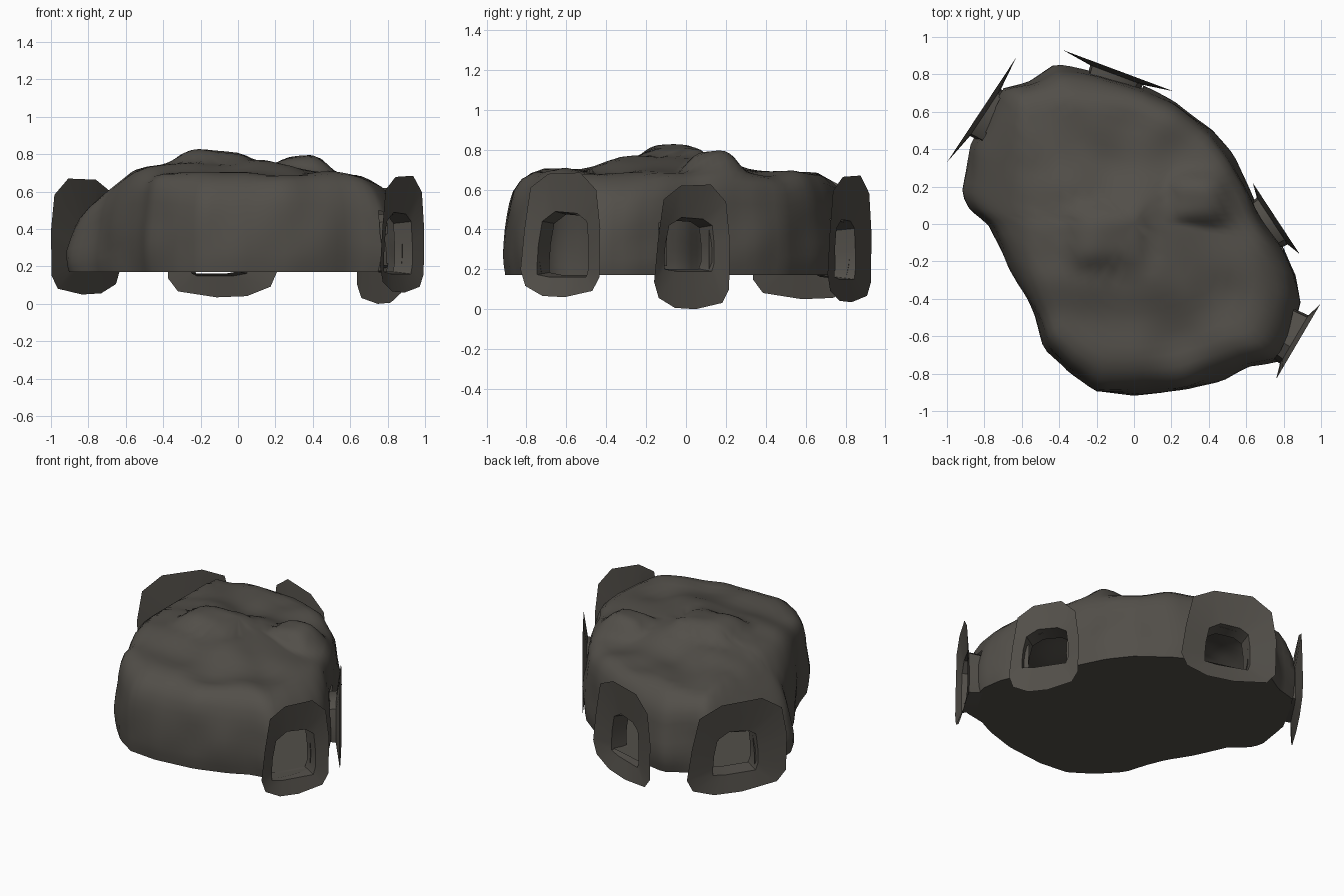
import bpy, bmesh, math
from mathutils import Vector, noise

if "Cube" in bpy.data.objects:
    bpy.data.objects.remove(bpy.data.objects["Cube"])

rock = bpy.data.materials.new("dark_rock")
rock.diffuse_color = (0.085, 0.078, 0.067, 1)
rock.use_nodes = True
rock.node_tree.nodes["Principled BSDF"].inputs["Base Color"].default_value = rock.diffuse_color

FLOOR = 0.17
# Footprint of the rock, counter-clockwise
OUTLINE = [(0, -.92), (.28, -.89), (.5, -.82), (.62, -.76), (.78, -.73), (.85, -.6), (.89, -.42),
           (.87, -.28), (.8, -.13), (.68, .05), (.62, .18), (.53, .36), (.42, .5), (.22, .65),
           (.05, .74), (-.2, .81), (-.42, .85), (-.55, .77), (-.7, .73), (-.78, .6), (-.88, .42),
           (-.92, .16), (-.88, .08), (-.78, 0), (-.68, -.22), (-.58, -.38), (-.53, -.5),
           (-.48, -.66), (-.35, -.8), (-.2, -.9)]

# Entrances: left and right end seen from outside, bottom z, top z, hole bottom, hole top
ENTRANCES = [("left_back", (-.63, .89), (-1.0, .33), .05, .67, .17, .46),
             ("back", (.21, .71), (-.38, .93), .035, .67, .15, .45),
             ("right", (.885, -.16), (.635, .22), 0, .625, .19, .46),
             ("right_front", (.76, -.83), (.995, -.43), .06, .685, .16, .49)]
# Plate and hole shapes in unit coordinates (u across, v up)
PLATE = [(-1, .22), (-.88, .09), (-.45, .01), (.1, 0), (.8, .05), (.98, .16), (1, .55),
         (.9, .86), (.5, 1), (-.3, .99), (-.75, .88), (-.9, .55)]
HOLE = [(-1, .2), (-1, .04), (-.5, 0), (.1, 0), (.9, 0), (1, .15), (1, .5),
        (.92, .85), (.55, .97), (-.3, 1), (-.8, .85), (-.95, .5)]
HOLE_HALF = 0.15


def finish(name, bm, angle):
    me = bpy.data.meshes.new(name)
    bm.to_mesh(me)
    bm.free()
    me.materials.append(rock)
    ob = bpy.data.objects.new(name, me)
    bpy.context.collection.objects.link(ob)
    bpy.ops.object.select_all(action='DESELECT')
    ob.select_set(True)
    bpy.context.view_layer.objects.active = ob
    bpy.ops.object.shade_smooth_by_angle(angle=math.radians(angle))
    return ob


def frame(p, q):
    p, q = Vector((*p, 0)), Vector((*q, 0))
    t = (q - p).normalized()
    return (p + q) / 2, t, Vector((t.y, -t.x, 0)), (q - p).length / 2


def bump(x, y, cx, cy, rx, ry):
    return math.exp(-((x - cx) / rx) ** 4 - ((y - cy) / ry) ** 4)


def roof(x, y):
    h = 0.68 + .02 * bump(x, y, 0, -.5, .5, .4)
    h += max(.14 * bump(x, y, -.14, -.06, .25, .2), .11 * bump(x, y, .33, .13, .16, .14),
             .07 * bump(x, y, -.1, -.05, .5, .32))
    h += .035 * noise.noise(Vector((x * 4, y * 4, 3)))
    return min(h, .76 + (x + .5) * .8, .71 - (x - .6) * .45, .69 - (y - .65) * .45)


def ring_lerp(n):
    pts = [Vector(p) for p in OUTLINE]
    lens = [(pts[(i + 1) % len(pts)] - p).length for i, p in enumerate(pts)]
    total, out = sum(lens), []
    for k in range(n):
        d, i = total * k / n, 0
        while d > lens[i]:
            d -= lens[i]
            i += 1
        out.append(pts[i].lerp(pts[(i + 1) % len(pts)], d / lens[i]))
    return out


# Rock shell: rings from floor centre, out to the wall, up and over the roof
N = 112
base = ring_lerp(N)
profile = [(.35, 0), (.7, 0), (.985, 0), (.995, .1), (1, .2), (1, .32), (.995, .45), (.985, .58), (.975, .7),
           (.955, .82), (.92, .92), (.86, .98)] + [(s / 100, 1) for s in range(79, 4, -7)]
bm = bmesh.new()
rings = []
for s, f in profile:
    ring = []
    for p in base:
        x, y = p * s
        if f > 0:
            w = .025 * noise.noise(Vector((x * 4, y * 4, f * 2.5))) * min(1, f * 3)
            x, y = x * (1 + w), y * (1 + w)
        ring.append(bm.verts.new((x, y, FLOOR + f * (roof(x, y) - FLOOR))))
    rings.append(ring)
for a, b in zip(rings, rings[1:]):
    for i in range(N):
        j = (i + 1) % N
        bm.faces.new((a[i], a[j], b[j], b[i]))
for ring, z in ((rings[0], FLOOR), (rings[-1], roof(0, 0))):
    c = bm.verts.new((0, 0, z))
    for i in range(N):
        bm.faces.new((ring[i], ring[(i + 1) % N], c))
bmesh.ops.recalc_face_normals(bm, faces=bm.faces)

# Open the wall behind each entrance
gone = set()
for name, p, q, z0, z1, h0, h1 in ENTRANCES:
    c, t, n, half = frame(p, q)
    for f in bm.faces:
        m = f.calc_center_median()
        d = m - c
        if (abs(d.dot(t)) < HOLE_HALF * .9 and -.25 < d.dot(n) < .1
                and h0 < m.z < h1 - .02 and abs(f.normal.z) < .8):
            gone.add(f)
bmesh.ops.delete(bm, geom=list(gone), context='FACES')
finish("cave_rock", bm, 50)

# Entrance plates, each with a short tunnel running into the rock
for name, p, q, z0, z1, h0, h1 in ENTRANCES:
    c, t, n, half = frame(p, q)
    bm = bmesh.new()

    def loop(shape, w, lo, hi, depth):
        return [bm.verts.new(c + t * (u * w) - n * depth + Vector((0, 0, lo + v * (hi - lo))))
                for u, v in shape]
    loops = [loop(PLATE, half, z0, z1, 0),
             loop(HOLE, HOLE_HALF, h0, h1, .025),
             loop(HOLE, HOLE_HALF * .93, h0 + .012, h1 - .015, .13)]
    k = len(PLATE)
    # the shapes run counter-clockwise seen from outside
    for a, b in zip(loops, loops[1:]):
        for i in range(k):
            j = (i + 1) % k
            bm.faces.new((a[i], a[j], b[j], b[i]))
    bm.normal_update()
    finish("entrance_" + name, bm, 35)
